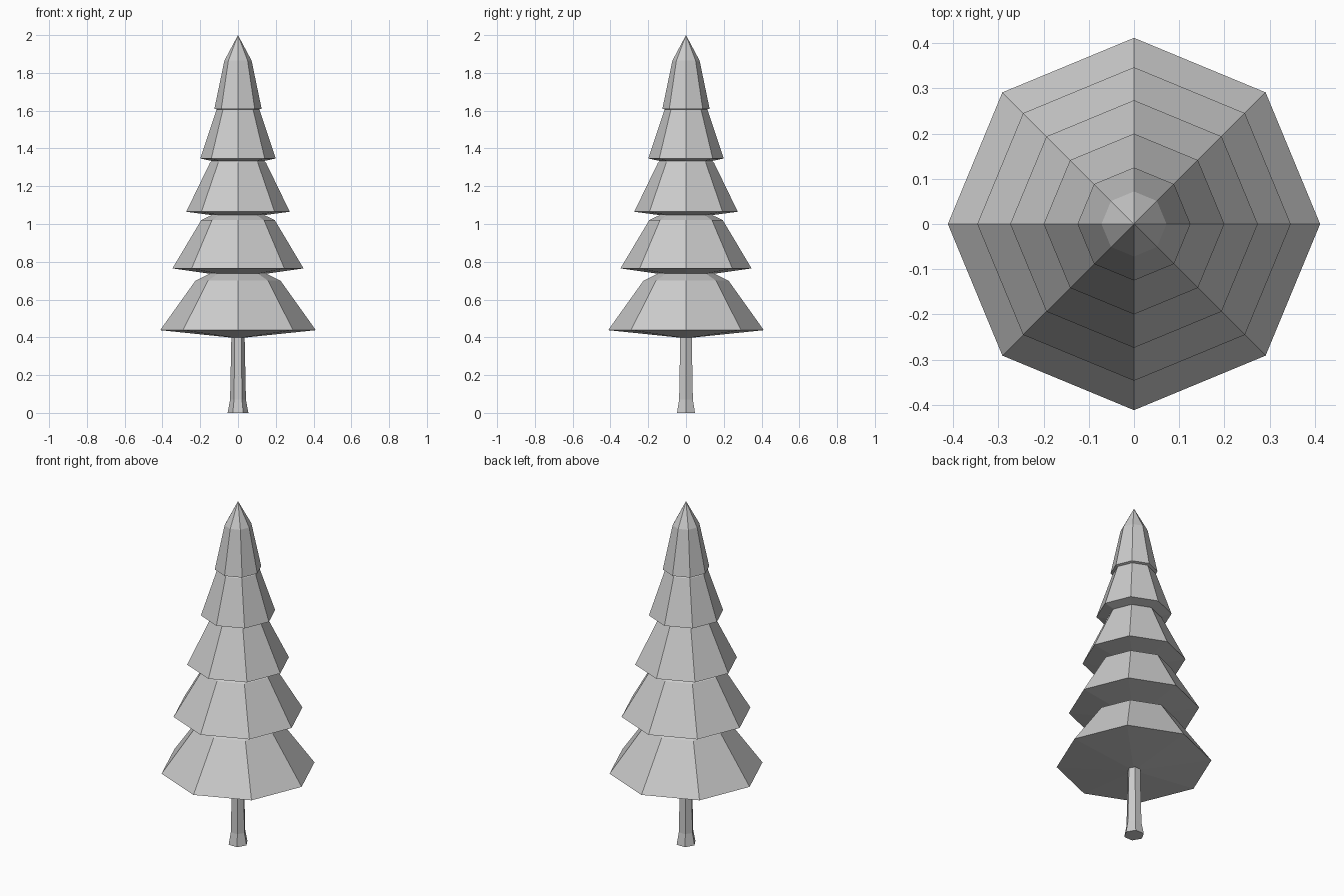
import bpy
import bmesh
from math import cos, sin, tau

cube = bpy.data.objects.get("Cube")
if cube:
    bpy.data.objects.remove(cube, do_unlink=True)


def make_material(name, color):
    mat = bpy.data.materials.new(name)
    mat.use_nodes = True
    mat.diffuse_color = color
    mat.node_tree.nodes["Principled BSDF"].inputs["Base Color"].default_value = color
    return mat


def lathe(name, profile, sides, mat):
    """Flat-shaded solid from (radius, height) points; radius 0 makes a tip."""
    bm = bmesh.new()
    rings = []
    for r, z in profile:
        count = sides if r else 1
        rings.append([bm.verts.new((r * cos(tau * i / sides), r * sin(tau * i / sides), z))
                      for i in range(count)])
    for low, high in zip(rings, rings[1:]):
        for i in range(sides):
            j = (i + 1) % sides
            corners = [low[i % len(low)], low[j % len(low)],
                       high[j % len(high)], high[i % len(high)]]
            bm.faces.new(list(dict.fromkeys(corners)))
    # Close open ends
    for ring in (rings[0], rings[-1]):
        if len(ring) > 1:
            bm.faces.new(ring)
    bmesh.ops.recalc_face_normals(bm, faces=bm.faces)
    mesh = bpy.data.meshes.new(name)
    bm.to_mesh(mesh)
    bm.free()
    mesh.materials.append(mat)
    obj = bpy.data.objects.new(name, mesh)
    bpy.context.collection.objects.link(obj)
    return obj


grey = make_material("light_grey", (0.6, 0.6, 0.6, 1))

# Six-sided trunk with a flared foot
lathe("trunk", [(0.055, 0), (0.042, 0.07), (0.035, 0.41)], 6, grey)

# Stacked branch tiers: rim, shoulder, then the neck under the next tier
foliage = [
    (0, 0.395), (0.412, 0.438), (0.225, 0.70), (0.15, 0.737),
    (0.347, 0.765), (0.195, 1.02), (0.14, 1.047),
    (0.274, 1.065), (0.148, 1.325), (0.14, 1.334),
    (0.2, 1.347), (0.115, 1.6), (0.11, 1.606),
    (0.125, 1.61), (0.072, 1.865), (0, 2),
]
lathe("foliage", foliage, 8, grey)
